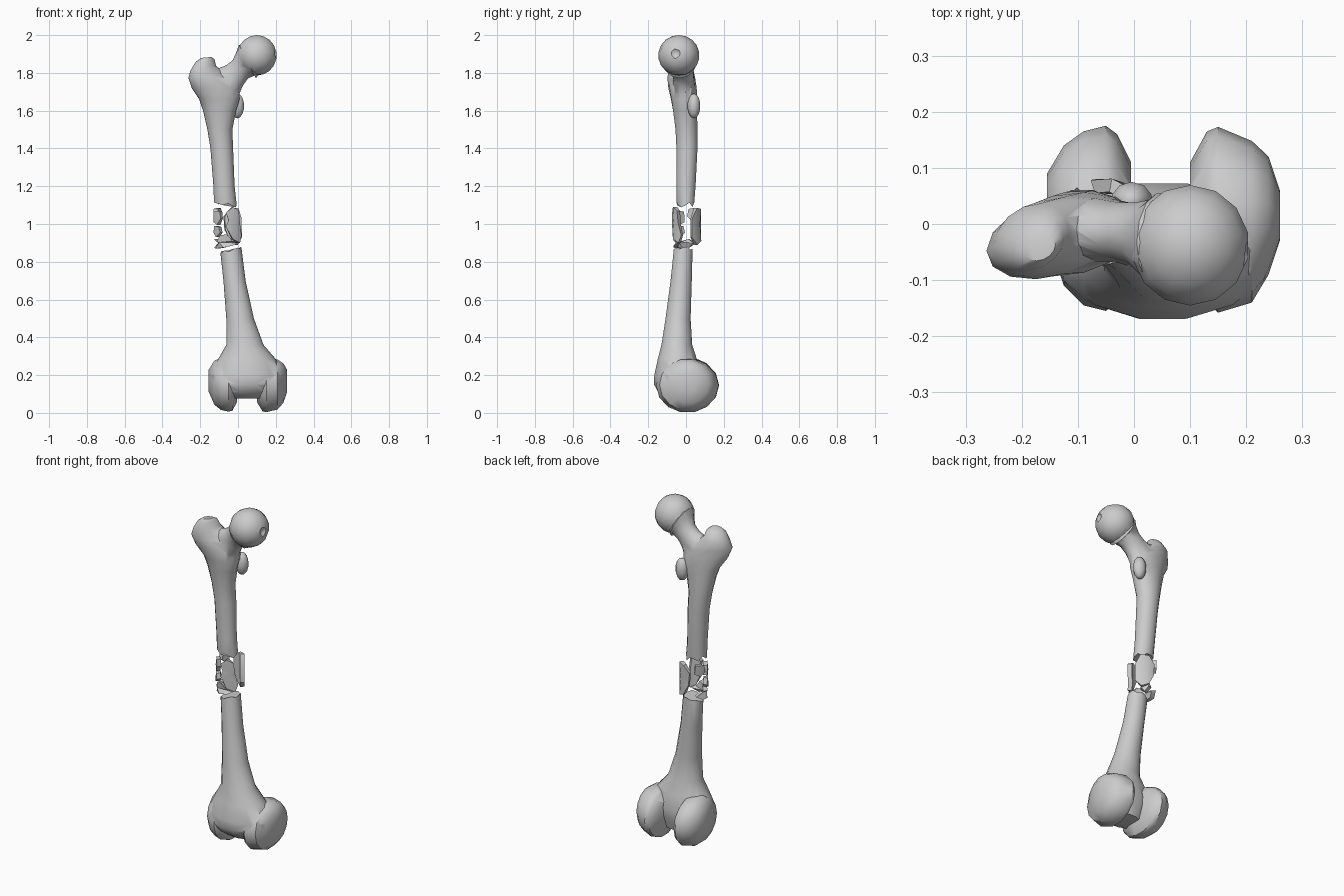
import bpy, bmesh, math
from mathutils import Vector as V

if "Cube" in bpy.data.objects:
    bpy.data.objects.remove(bpy.data.objects["Cube"])


def add(name, bm):
    bmesh.ops.recalc_face_normals(bm, faces=bm.faces)
    me = bpy.data.meshes.new(name)
    bm.to_mesh(me)
    bm.free()
    ob = bpy.data.objects.new(name, me)
    bpy.context.collection.objects.link(ob)
    return ob


def loft(name, rings, n=14):
    """Skin through elliptical rings: (centre, axis u, axis v, jag height)."""
    bm = bmesh.new()
    loops = []
    for c, u, v, jag in rings:
        loop = []
        for i in range(n):
            a = 2 * math.pi * i / n
            p = V(c) + V(u) * math.cos(a) + V(v) * math.sin(a)
            p.z += jag * math.sin(i * 2.3)
            loop.append(bm.verts.new(p))
        loops.append(loop)
    for a, b in zip(loops, loops[1:]):
        for i in range(n):
            j = (i + 1) % n
            bm.faces.new((a[i], a[j], b[j], b[i]))
    bm.faces.new(loops[0])
    bm.faces.new(loops[-1])
    return add(name, bm)


def level(z, x0, x1, y0, y1, skew=0, tilt=0, jag=0):
    rx, ry = (x1 - x0) / 2, (y1 - y0) / 2
    return ((x0 + x1) / 2, (y0 + y1) / 2, z), (rx, skew * rx, tilt * rx), (0, ry, 0), jag


def ball(name, c, r, seg=14, rings=9):
    bm = bmesh.new()
    bmesh.ops.create_uvsphere(bm, u_segments=seg, v_segments=rings, radius=1)
    for v in bm.verts:
        v.co = V(c) + V((v.co.x * r[0], v.co.y * r[1], v.co.z * r[2]))
    return add(name, bm)


def boolean(ob, other, op):
    m = ob.modifiers.new("join", 'BOOLEAN')
    m.operation, m.solver, m.object = op, 'EXACT', other
    bpy.context.view_layer.objects.active = ob
    bpy.ops.object.modifier_apply(modifier=m.name)
    bpy.data.objects.remove(other)


def smooth(ob, angle=38):
    bpy.ops.object.select_all(action='DESELECT')
    ob.select_set(True)
    bpy.context.view_layer.objects.active = ob
    bpy.ops.object.shade_smooth_by_angle(angle=math.radians(angle))


# upper shaft flaring into the greater trochanter
upper = loft("upper_bone", [
    level(1.11, -.127, -.007, -.05, .045, 0, -.15, .014),
    level(1.2, -.13, -.018, -.052, .052),
    level(1.4, -.146, -.026, -.052, .062),
    level(1.5, -.162, -.03, -.057, .062),
    level(1.6, -.185, -.01, -.07, .06),
    level(1.66, -.205, .008, -.08, .06, .05),
    level(1.72, -.245, .01, -.092, .055, .12),
    level(1.775, -.263, -.035, -.095, .045, .2),
    level(1.825, -.25, -.115, -.09, .035, .2, .15),
    level(1.865, -.225, -.125, -.08, .01, .2, .15),
    level(1.882, -.195, -.14, -.065, -.02, .2, .1)])

# neck, swept along a slanted axis into the head
up = V((-.64, 0, .77))
neck = loft("neck", [
    ((-.12, -.005, 1.69), up * .09, (0, .055, 0), 0),
    ((-.06, -.01, 1.745), up * .095, (0, .058, 0), 0),
    ((-.02, -.015, 1.785), up * .07, (0, .055, 0), 0),
    ((.012, -.02, 1.818), up * .063, (0, .06, 0), 0),
    ((.04, -.03, 1.848), up * .078, (0, .075, 0), 0),
    ((.05, -.033, 1.86), (-.045, 0, .088), (0, .09, 0), 0),
    ((.1, -.038, 1.893), up * .07, (0, .07, 0), 0)])

# ball head with its small pit
head = ball("head", (.1, -.038, 1.893), (.107, .109, .107))
boolean(head, ball("pit", (.222, -.058, 1.905), (.035, .035, .035), 8, 5), 'DIFFERENCE')
boolean(upper, neck, 'UNION')
boolean(upper, head, 'UNION')
# lesser trochanter
boolean(upper, ball("lesser_trochanter", (-.004, .042, 1.625), (.038, .034, .066), 10, 7), 'UNION')
smooth(upper)

# lower shaft widening into the knee end
lower = loft("lower_bone", [
    level(.862, -.093, .018, -.066, .036, 0, .25, .007),
    level(.7, -.077, .04, -.083, .032),
    level(.5, -.062, .084, -.11, .026),
    level(.36, -.062, .135, -.132, .035),
    level(.285, -.105, .2, -.152, .06),
    level(.2, -.145, .25, -.171, .075),
    level(.15, -.135, .235, -.172, .07),
    level(.11, -.09, .185, -.15, .06),
    level(.075, -.05, .15, -.1, .05)])


def condyle(name, rows):
    return loft(name, [((x, (y0 + y1) / 2, (z0 + z1) / 2), (0, (y1 - y0) / 2, 0),
                        (0, 0, (z1 - z0) / 2), 0) for x, y0, y1, z0, z1 in rows], 14)


# rounded knee lobes
left = condyle("left_condyle", [
    (-.155, -.02, .09, .11, .23), (-.125, -.11, .14, .04, .28),
    (-.09, -.145, .165, .012, .295), (-.05, -.155, .175, .003, .29),
    (-.03, -.14, .16, .008, .28), (-.005, -.09, .11, .055, .25)])
right = condyle("right_condyle", [
    (.26, -.03, .06, .11, .23), (.24, -.09, .12, .05, .265),
    (.21, -.14, .148, .015, .285), (.15, -.158, .173, 0, .29),
    (.13, -.14, .165, .005, .28), (.1, -.09, .11, .055, .25)])
boolean(lower, left, 'UNION')
boolean(lower, right, 'UNION')
smooth(lower)


# curved splinters of the broken wall; outline is (angle in degrees, height)
def shard(name, outline, R=.078, thick=.024):
    bm = bmesh.new()
    pt = lambda a, z, r: (-.053 + r * math.cos(math.radians(a)),
                          .004 + r * math.sin(math.radians(a)), z)
    n = len(outline)
    mid = (sum(a for a, z in outline) / n, sum(z for a, z in outline) / n)
    sides = []
    for r in (R, R - thick):
        sides.append([bm.verts.new(pt(a, z, r)) for a, z in outline])
        c = bm.verts.new(pt(*mid, r))
        for i in range(n):
            bm.faces.new((sides[-1][i], sides[-1][(i + 1) % n], c))
    for i in range(n):
        j = (i + 1) % n
        bm.faces.new((sides[0][i], sides[0][j], sides[1][j], sides[1][i]))
    smooth(add(name, bm), 30)


shard("front_splinter", [(262, .985), (290, .92), (325, .9), (338, .94), (325, 1.0),
                         (318, 1.07), (290, 1.09), (262, 1.06), (272, 1.02)])
shard("back_splinter", [(20, .93), (48, .89), (80, .91), (104, .97), (108, 1.04),
                        (80, 1.08), (45, 1.085), (22, 1.03)])
shard("side_splinter_upper", [(192, 1.01), (222, .995), (240, 1.03), (235, 1.07), (195, 1.065)])
shard("side_splinter_lower", [(190, .955), (215, .93), (238, .955), (230, .985), (200, .99)])
shard("rear_side_splinter", [(128, 1.035), (155, 1.02), (178, 1.04), (170, 1.08), (132, 1.085)])
shard("base_splinter", [(135, .9), (170, .875), (205, .87), (250, .875), (290, .885), (318, .9),
                        (290, .91), (265, .945), (235, .94), (215, .905), (170, .92)], .074)
